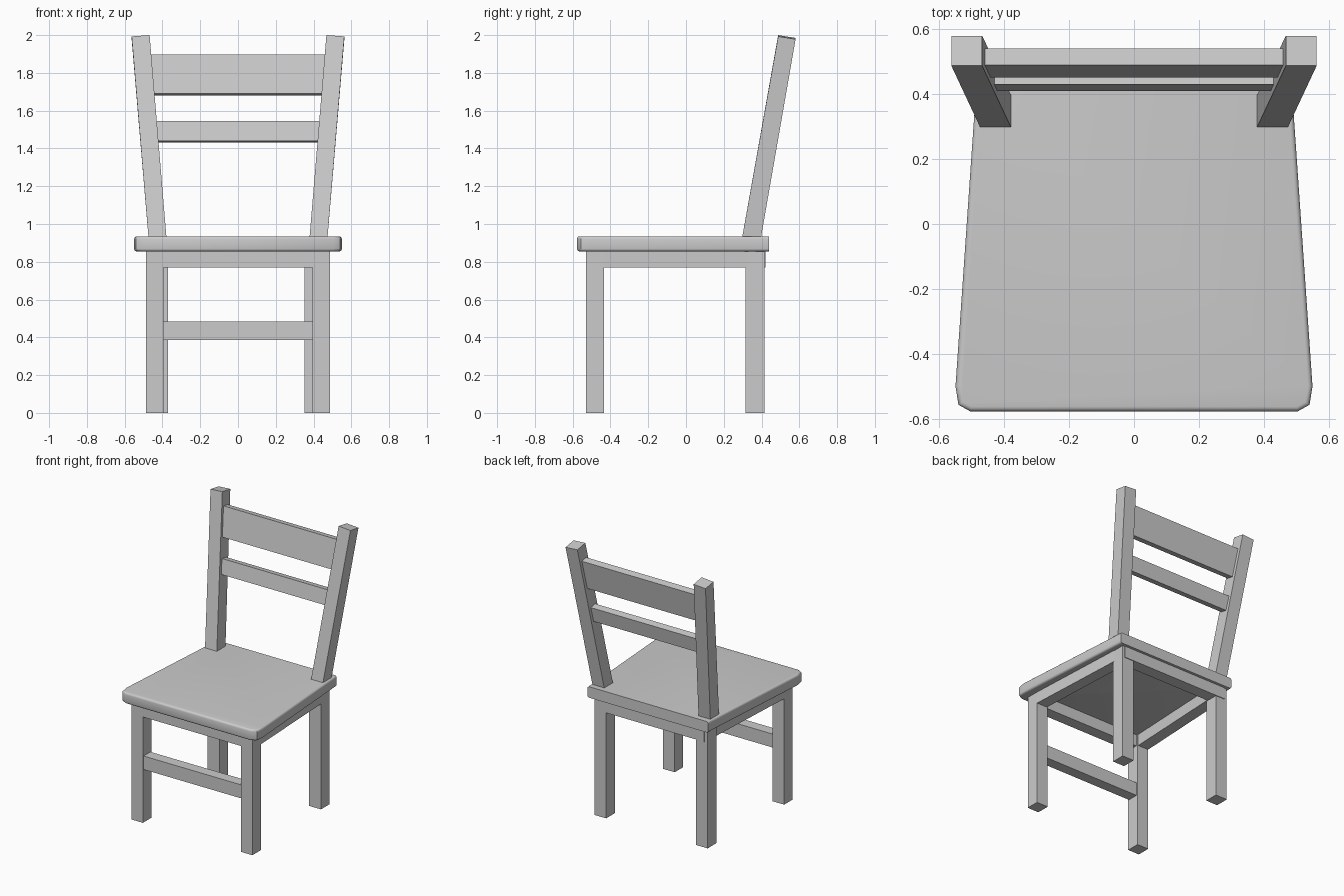
import bpy, bmesh

if "Cube" in bpy.data.objects:
    bpy.data.objects.remove(bpy.data.objects["Cube"])

def make(name, bm):
    bmesh.ops.recalc_face_normals(bm, faces=bm.faces)
    me = bpy.data.meshes.new(name)
    bm.to_mesh(me)
    bm.free()
    ob = bpy.data.objects.new(name, me)
    bpy.context.collection.objects.link(ob)
    return ob

def loft(bottom, top):
    """Solid between two outlines with equal point counts."""
    bm = bmesh.new()
    b = [bm.verts.new(p) for p in bottom]
    t = [bm.verts.new(p) for p in top]
    n = len(b)
    bm.faces.new(b)
    bm.faces.new(t)
    for i in range(n):
        j = (i + 1) % n
        bm.faces.new((b[i], b[j], t[j], t[i]))
    return bm

def rect(x0, x1, y0, y1, z):
    return [(x0, y0, z), (x1, y0, z), (x1, y1, z), (x0, y1, z)]

def box(name, x0, x1, y0, y1, z0, z1):
    return make(name, loft(rect(x0, x1, y0, y1, z0), rect(x0, x1, y0, y1, z1)))

SEAT_Z0, SEAT_Z1, APRON_Z = 0.855, 0.935, 0.77

# seat: tapered board, clipped front corners, softened front and side edges
half = [(0.485, 0.44), (0.55, -0.50), (0.541, -0.557), (0.505, -0.577)]
outline = half + [(-x, y) for x, y in reversed(half)]
bm = loft([(x, y, SEAT_Z0) for x, y in outline], [(x, y, SEAT_Z1) for x, y in outline])
rim = [e for e in bm.edges
       if abs(e.verts[0].co.z - e.verts[1].co.z) < 1e-4
       and min(v.co.y for v in e.verts) < 0.4]
bmesh.ops.bevel(bm, geom=rim, offset=0.014, segments=3, profile=0.5, affect='EDGES')
seat = make("seat", bm)
bpy.context.view_layer.objects.active = seat
seat.select_set(True)
bpy.ops.object.shade_smooth_by_angle(angle=0.7)

# back legs (slightly uneven, as built)
box("back_leg_left", -0.465, -0.37, 0.315, 0.415, 0, SEAT_Z0)
box("back_leg_right", 0.352, 0.447, 0.315, 0.415, 0, SEAT_Z0)

for s, side in ((-1, "left"), (1, "right")):
    # front legs
    box("front_leg_" + side, *sorted((s * 0.394, s * 0.487)), -0.53, -0.433, 0, SEAT_Z0)

    # side aprons, following the seat taper
    def apron(z):
        return [(s * 0.40, -0.433, z), (s * 0.487, -0.433, z),
                (s * 0.45, 0.33, z), (s * 0.365, 0.33, z)]
    make("side_apron_" + side, loft(apron(APRON_Z), apron(SEAT_Z0)))

    # leaning and splayed back posts
    low = [(s * x, y - 0.015, 0.86) for x, y in
           ((0.373, 0.300), (0.468, 0.300), (0.468, 0.400), (0.373, 0.400))]
    high = [(s * 0.468, 0.488, 2.0), (s * 0.563, 0.488, 1.993),
            (s * 0.563, 0.580, 1.978), (s * 0.468, 0.580, 1.985)]
    make("back_post_" + side, loft(low, high))

# front and back aprons, front rung
box("front_apron", -0.394, 0.394, -0.53, -0.445, APRON_Z, SEAT_Z0)
box("back_apron", -0.44, 0.43, 0.33, 0.42, APRON_Z, SEAT_Z0)
box("front_rung", -0.42, 0.42, -0.522, -0.443, 0.385, 0.483)

# back rails, tilted with the posts
for name, z0, z1, y0, y1, w0, w1 in (
        ("upper_back_rail", 1.69, 1.898, 0.452, 0.490, 0.48, 0.50),
        ("lower_back_rail", 1.44, 1.546, 0.410, 0.430, 0.46, 0.47)):
    make(name, loft(
        [(-w0, y0, z0), (w0, y0, z0), (w0, y0 + 0.05, z0 - 0.009), (-w0, y0 + 0.05, z0 - 0.009)],
        [(-w1, y1, z1), (w1, y1, z1), (w1, y1 + 0.05, z1 - 0.009), (-w1, y1 + 0.05, z1 - 0.009)]))
